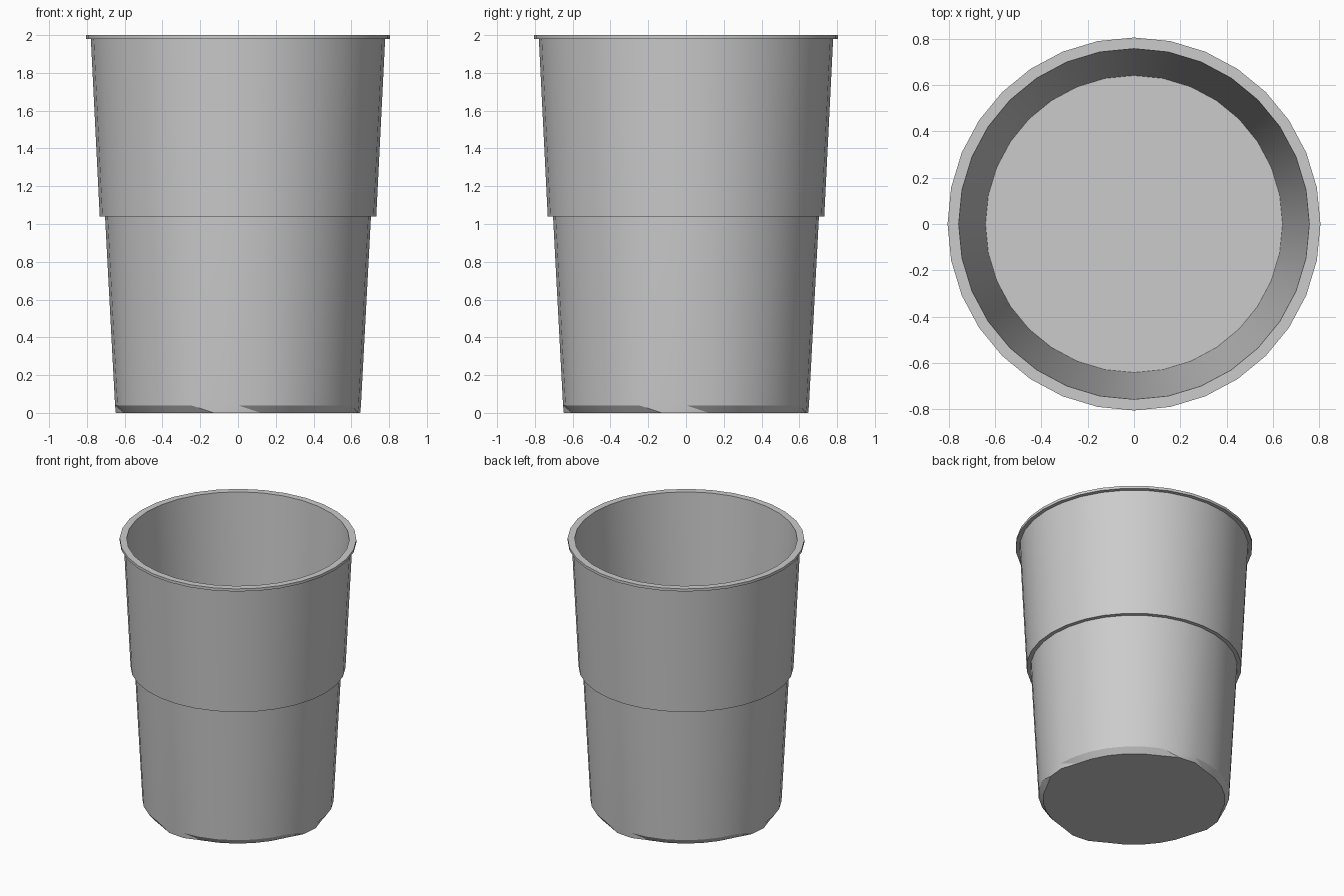
import bpy, bmesh, math

old = bpy.data.objects.get("Cube")
if old:
    bpy.data.objects.remove(old, do_unlink=True)

N = 32  # sides of the cup

grey = bpy.data.materials.new("light_grey")
grey.use_nodes = True
grey.diffuse_color = (0.6, 0.6, 0.6, 1)
grey.node_tree.nodes["Principled BSDF"].inputs["Base Color"].default_value = (0.6, 0.6, 0.6, 1)

bm = bmesh.new()


def ring(radius, z):
    """Ring of vertices starting at the front; radius may vary by index."""
    verts = []
    for i in range(N):
        r = radius(i) if callable(radius) else radius
        a = 2 * math.pi * i / N
        verts.append(bm.verts.new((r * math.sin(a), -r * math.cos(a), z)))
    return verts


def bridge(low, high, split=False):
    """Join two rings with quads, or with slanted triangles."""
    for i in range(N):
        j = (i + 1) % N
        if split:
            bm.faces.new((low[i], low[j], high[i]))
            bm.faces.new((low[j], high[j], high[i]))
        else:
            bm.faces.new((low[i], low[j], high[j], high[i]))


def foot_radius(i):
    """Base edge is chamfered except for four short feet."""
    return 0.647 if i % 8 in (0, 7) else 0.62


# Base edge, then outer wall, step, rim and inner wall
foot = ring(foot_radius, 0.0)
profile = [
    (0.651, 0.04),   # wall bottom
    (0.704, 1.04),   # under the step
    (0.732, 1.04),   # step edge
    (0.779, 1.98),   # under the rim
    (0.806, 1.98),   # rim lower edge
    (0.806, 2.0),    # rim upper edge
    (0.758, 2.0),    # rim inner edge
    (0.642, 0.04),   # inner floor edge
]
rings = [ring(r, z) for r, z in profile]
bridge(foot, rings[0], split=True)
for a, b in zip(rings, rings[1:]):
    bridge(a, b)

# Inner floor and underside
bm.faces.new(rings[-1])
bm.faces.new(list(reversed(foot)))
bmesh.ops.recalc_face_normals(bm, faces=bm.faces)

mesh = bpy.data.meshes.new("cup")
bm.to_mesh(mesh)
bm.free()
mesh.materials.append(grey)
cup = bpy.data.objects.new("cup", mesh)
bpy.context.collection.objects.link(cup)

# Smooth walls, sharp rim, step and base
bpy.ops.object.select_all(action="DESELECT")
cup.select_set(True)
bpy.context.view_layer.objects.active = cup
bpy.ops.object.shade_smooth_by_angle(angle=math.radians(25))
